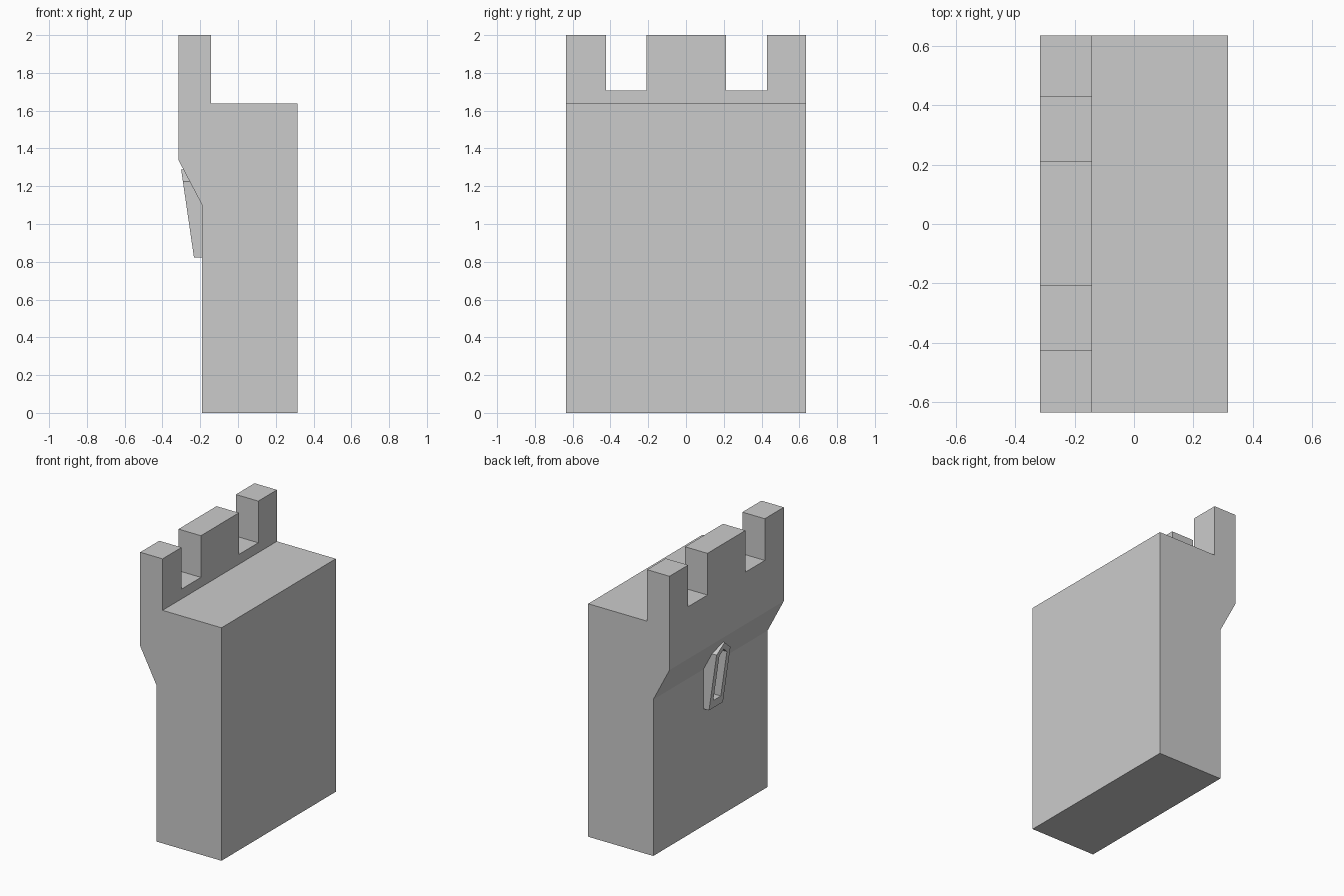
import bpy, bmesh

if "Cube" in bpy.data.objects:
    bpy.data.objects.remove(bpy.data.objects["Cube"])

HALF = 0.635                 # half length of the wall along y
FACE, LIP = -0.19, -0.316    # lower wall face and overhanging parapet face
Z_LOW, Z_HIGH = 1.10, 1.34   # bottom and top of the overhang slope


def make_object(name, bm):
    bmesh.ops.recalc_face_normals(bm, faces=bm.faces)
    mesh = bpy.data.meshes.new(name)
    bm.to_mesh(mesh)
    bm.free()
    obj = bpy.data.objects.new(name, mesh)
    bpy.context.collection.objects.link(obj)
    return obj


def extrude_profile(name, points, y0, y1):
    """Extrude an xz outline along y."""
    bm = bmesh.new()
    face = bm.faces.new([bm.verts.new((x, y0, z)) for x, z in points])
    moved = bmesh.ops.extrude_face_region(bm, geom=[face])["geom"]
    verts = [v for v in moved if isinstance(v, bmesh.types.BMVert)]
    bmesh.ops.translate(bm, verts=verts, vec=(0, y1 - y0, 0))
    return make_object(name, bm)


def wall_x(z):
    """Outer wall surface at height z."""
    t = min(max((z - Z_LOW) / (Z_HIGH - Z_LOW), 0), 1)
    return FACE + (LIP - FACE) * t


def front_x(z):
    """Leaning front plane of the slit frame."""
    return -0.233 - 0.068 * (z - 0.822) / 0.466


# Wall with walkway, overhang and parapet
wall = extrude_profile("wall_section", [
    (FACE, 0), (0.316, 0), (0.316, 1.638), (-0.142, 1.638),
    (-0.142, 2.0), (LIP, 2.0), (LIP, Z_HIGH), (FACE, Z_LOW)], -HALF, HALF)

# Gaps between the merlons
for y0, y1 in ((-0.424, -0.209), (0.213, 0.428)):
    cutter = extrude_profile("gap_cutter", [
        (-0.5, 1.707), (0.1, 1.707), (0.1, 2.2), (-0.5, 2.2)], y0, y1)
    cutter.hide_render = True
    mod = wall.modifiers.new("gap", 'BOOLEAN')
    mod.operation = 'DIFFERENCE'
    mod.solver = 'EXACT'
    mod.object = cutter
    bpy.context.view_layer.objects.active = wall
    bpy.ops.object.modifier_apply(modifier=mod.name)
    bpy.data.objects.remove(cutter)


# Arrow slit frame: pointed ring standing off the wall
def outline(half, bottom, shoulder, apex):
    return [(-half, bottom), (half, bottom), (half, Z_LOW), (half, shoulder),
            (0, apex), (-half, shoulder), (-half, Z_LOW)]


outer = outline(0.077, 0.822, 1.226, 1.288)
inner = outline(0.042, 0.88, 1.205, 1.24)
bm = bmesh.new()
loops = []
for pts, surface in ((outer, wall_x), (outer, front_x),
                     (inner, front_x), (inner, wall_x)):
    loops.append([bm.verts.new((surface(z), y, z)) for y, z in pts])
for a, b in zip(loops, loops[1:]):
    for i in range(len(a)):
        j = (i + 1) % len(a)
        bm.faces.new((a[i], a[j], b[j], b[i]))
make_object("arrow_slit_frame", bm)
